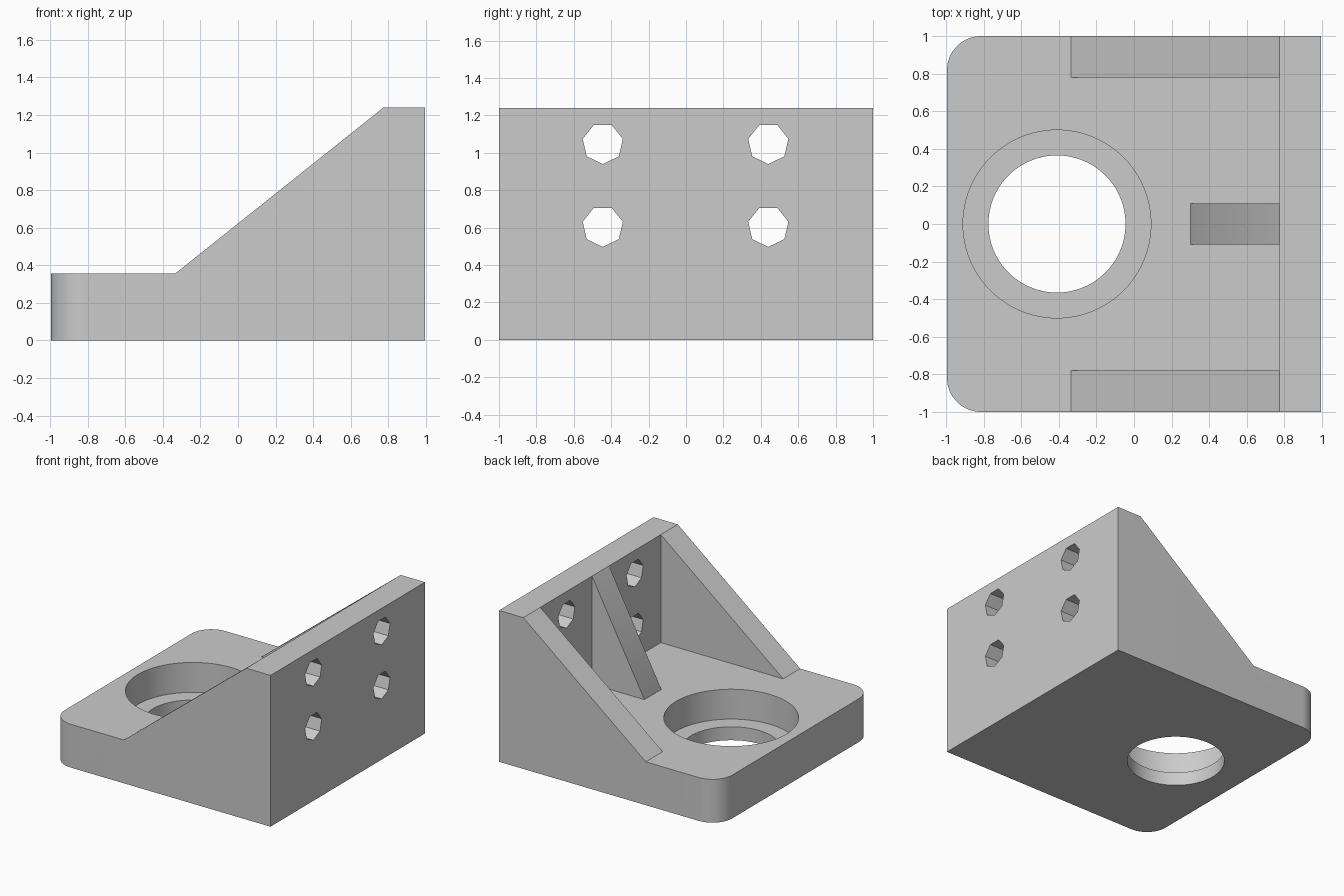
import bpy
import bmesh
from math import pi, radians, sin, cos

cube = bpy.data.objects.get("Cube")
if cube:
    bpy.data.objects.remove(cube, do_unlink=True)

grey = bpy.data.materials.new("light grey metal")
grey.use_nodes = True
COLOUR = (0.6, 0.6, 0.6, 1)
grey.diffuse_color = COLOUR
grey.node_tree.nodes["Principled BSDF"].inputs["Base Color"].default_value = COLOUR

END = 0.995       # half length along x
WALL = 0.775      # inner face of the upright wall
BASE = 0.355      # top of the base plate
TOP = 1.24        # top of the wall
BORE_X = -0.41


def prism(name, points, direction, fillet=None):
    """Extrude a closed loop of 3D points; fillet = (edge test, radius)."""
    bm = bmesh.new()
    face = bm.faces.new([bm.verts.new(p) for p in points])
    new = bmesh.ops.extrude_face_region(bm, geom=[face])["geom"]
    bmesh.ops.translate(bm, vec=direction,
                        verts=[v for v in new if isinstance(v, bmesh.types.BMVert)])
    if fillet:
        edges = [e for e in bm.edges if fillet[0](e)]
        bmesh.ops.bevel(bm, geom=edges, offset=fillet[1], segments=16,
                        profile=0.5, affect="EDGES")
    bmesh.ops.recalc_face_normals(bm, faces=bm.faces)
    mesh = bpy.data.meshes.new(name)
    bm.to_mesh(mesh)
    bm.free()
    mesh.materials.append(grey)
    obj = bpy.data.objects.new(name, mesh)
    bpy.context.collection.objects.link(obj)
    return obj


def side_profile(name, outline, half_width, fillet=None):
    """Prism across y from an outline in x and z."""
    return prism(name, [(x, -half_width, z) for x, z in outline],
                 (0, 2 * half_width, 0), fillet)


def disc(radius, z, sides=96):
    return [(BORE_X + radius * cos(2 * pi * i / sides),
             radius * sin(2 * pi * i / sides), z) for i in range(sides)]


def select_only(obj):
    bpy.ops.object.select_all(action="DESELECT")
    obj.select_set(True)
    bpy.context.view_layer.objects.active = obj


def cut(target, cutter):
    mod = target.modifiers.new("cut", "BOOLEAN")
    mod.operation = "DIFFERENCE"
    mod.solver = "EXACT"
    mod.object = cutter
    select_only(target)
    bpy.ops.object.modifier_apply(modifier=mod.name)
    bpy.data.objects.remove(cutter, do_unlink=True)


# Bracket body: stepped side outline with rounded free corners
def free_corner(edge):
    a, b = (v.co for v in edge.verts)
    return max(a.x, b.x) < -END + 0.01 and abs(a.z - b.z) > 0.1


body = side_profile("bracket_body", [
    (-END, 0), (END, 0), (END, TOP), (WALL, TOP), (-0.335, BASE), (-END, BASE)],
    1.0, (free_corner, 0.18))

# Pocket that leaves the two outer gussets
cut(body, side_profile("pocket_cutter", [
    (-0.5, BASE), (WALL, BASE), (WALL, 1.5), (-0.5, 1.5)], 0.78))

# Through bore and counterbore in the base
cut(body, prism("bore_cutter", disc(0.365, -0.2), (0, 0, 0.45)))
cut(body, prism("counterbore_cutter", disc(0.5, 0.11), (0, 0, 0.5)))

# Seven-sided mounting holes through the wall
for y in (-0.445, 0.44):
    for z in (0.607, 1.05):
        loop = [(0.65, y + 0.11 * sin(2 * pi * i / 7), z - 0.11 * cos(2 * pi * i / 7))
                for i in range(7)]
        cut(body, prism("mounting_hole_cutter", loop, (0.5, 0, 0)))

# Middle rib, set slightly into wall and base
rib = side_profile("centre_rib", [
    (0.3, BASE), (WALL, TOP), (0.85, 1.1), (0.85, 0.25), (0.3, 0.25)], 0.11)

for part in (body, rib):
    select_only(part)
    bpy.ops.object.shade_smooth_by_angle(angle=radians(30))
